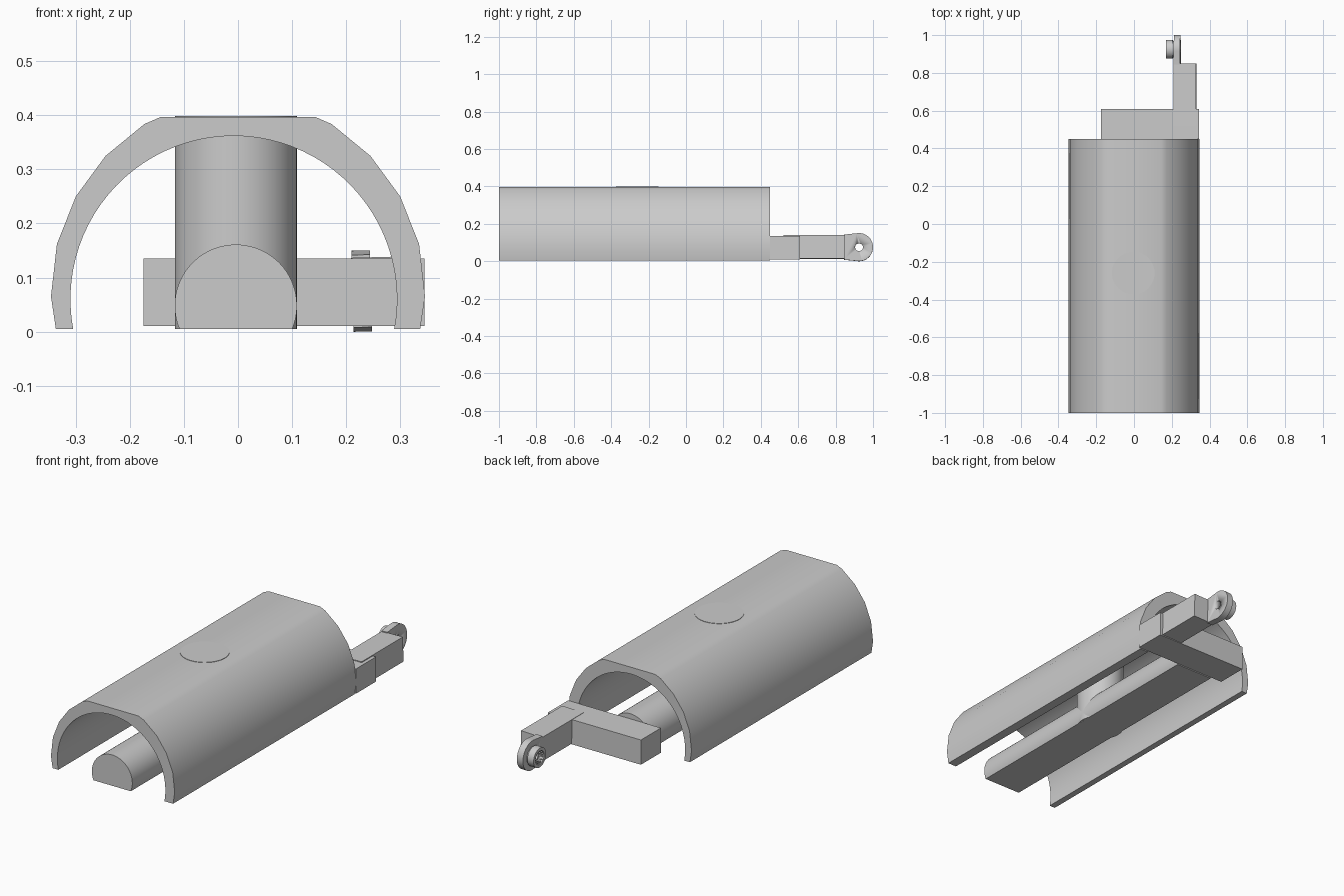
import bpy, bmesh, math
from mathutils import Matrix, Vector

cube = bpy.data.objects.get("Cube")
if cube:
    bpy.data.objects.remove(cube, do_unlink=True)

grey = bpy.data.materials.new("plain_grey")
grey.use_nodes = True
GREY = (0.6, 0.6, 0.6, 1)
grey.diffuse_color = GREY
grey.node_tree.nodes["Principled BSDF"].inputs["Base Color"].default_value = GREY


def finish(bm, name, smooth=True):
    bmesh.ops.recalc_face_normals(bm, faces=bm.faces)
    mesh = bpy.data.meshes.new(name)
    bm.to_mesh(mesh)
    bm.free()
    obj = bpy.data.objects.new(name, mesh)
    bpy.context.collection.objects.link(obj)
    mesh.materials.append(grey)
    if smooth:
        bpy.ops.object.select_all(action='DESELECT')
        obj.select_set(True)
        bpy.context.view_layer.objects.active = obj
        bpy.ops.object.shade_smooth_by_angle(angle=math.radians(30))
    return obj


def arc(cx, cy, r, start, end, n):
    angles = [math.radians(start + (end - start) * i / n) for i in range(n + 1)]
    return [(cx + r * math.cos(a), cy + r * math.sin(a)) for a in angles]


def prism(name, points, axis, low, high):
    """Extrude a 2D outline along the x, y or z axis."""
    place = {'x': lambda p: (low, p[0], p[1]),
             'y': lambda p: (p[0], low, p[1]),
             'z': lambda p: (p[0], p[1], low)}[axis]
    bm = bmesh.new()
    face = bm.faces.new([bm.verts.new(place(p)) for p in points])
    new = bmesh.ops.extrude_face_region(bm, geom=[face])["geom"]
    shift = Vector([high - low if a == axis else 0 for a in 'xyz'])
    bmesh.ops.translate(bm, vec=shift, verts=[v for v in new if isinstance(v, bmesh.types.BMVert)])
    return finish(bm, name)


def box(name, x, y, z):
    return prism(name, [(x[0], z[0]), (x[1], z[0]), (x[1], z[1]), (x[0], z[1])], 'y', *y)


# Arched shell: faceted outside with a flat top, round inside
half = [(0.337, 0.005), (0.346, 0.065), (0.335, 0.162), (0.3, 0.25),
        (0.245, 0.325), (0.173, 0.384), (0.143, 0.397)]
outer = half + [(-x, z) for x, z in reversed(half)]
inner = arc(-0.008, 0.06, 0.302, 190.5, -10.5, 48)
prism("shell", outer + inner, 'y', -1, 0.45)

# Flat-bottomed round bar and the post joining it to the shell
MID = -0.004
prism("core_bar", arc(MID, 0.048, 0.113, -22.4, 202.4, 48), 'y', -1, 0.45)
prism("post", arc(MID, -0.26, 0.113, 0, 352.5, 47), 'z', 0.005, 0.399)

# Cross block behind the shell
box("cross_block", (-0.175, 0.345), (0.45, 0.61), (0.01, 0.135))

# Side arm and rounded lug
PY, PZ = 0.925, 0.075
arm = box("side_arm", (0.211, 0.329), (0.52, 0.85), (0.013, 0.137))
lug = prism("lug", [(0.845, 0.008), *arc(PY, PZ, PZ, -100, 100, 36), (0.845, 0.142)],
            'x', 0.212, 0.246)

# Through hole in the lug
cutter = prism("hole_cutter", arc(PY, PZ, 0.021, 0, 345, 23), 'x', 0.1, 0.3)
cutter.hide_render = True
cutter.hide_set(True)
cut = lug.modifiers.new("hole", 'BOOLEAN')
cut.object = cutter
cut.solver = 'EXACT'

# Stepped hollow boss, turned around the hole axis
rings = [(0.213, 0.021), (0.213, 0.044), (0.205, 0.044), (0.205, 0.05),
         (0.17, 0.05), (0.17, 0.034), (0.195, 0.034), (0.195, 0.021)]
bm = bmesh.new()
loop = [bm.verts.new((x, PY, PZ + r)) for x, r in rings]
edges = [bm.edges.new((loop[i], loop[(i + 1) % len(loop)])) for i in range(len(loop))]
bmesh.ops.spin(bm, geom=loop + edges, cent=(0, PY, PZ), axis=(1, 0, 0),
               angle=math.tau, steps=36)
bmesh.ops.remove_doubles(bm, verts=bm.verts, dist=0.0001)
boss = finish(bm, "boss")

# Spline teeth inside the boss
bm = bmesh.new()
for i in range(14):
    spot = (Matrix.Translation((0.185, PY, PZ)) @ Matrix.Rotation(math.tau * i / 14, 4, 'X')
            @ Matrix.Translation((0, 0, 0.031)) @ Matrix.Diagonal((0.022, 0.006, 0.008, 1)))
    bmesh.ops.create_cube(bm, size=1, matrix=spot)
teeth = finish(bm, "boss_teeth", smooth=False)

# The arm assembly leans slightly
pivot = Vector((0.229, 0, PZ))
lean = (Matrix.Translation(pivot) @ Matrix.Rotation(math.radians(-1.5), 4, 'Y')
        @ Matrix.Translation(-pivot))
for part in (arm, lug, cutter, boss, teeth):
    part.matrix_world = lean
